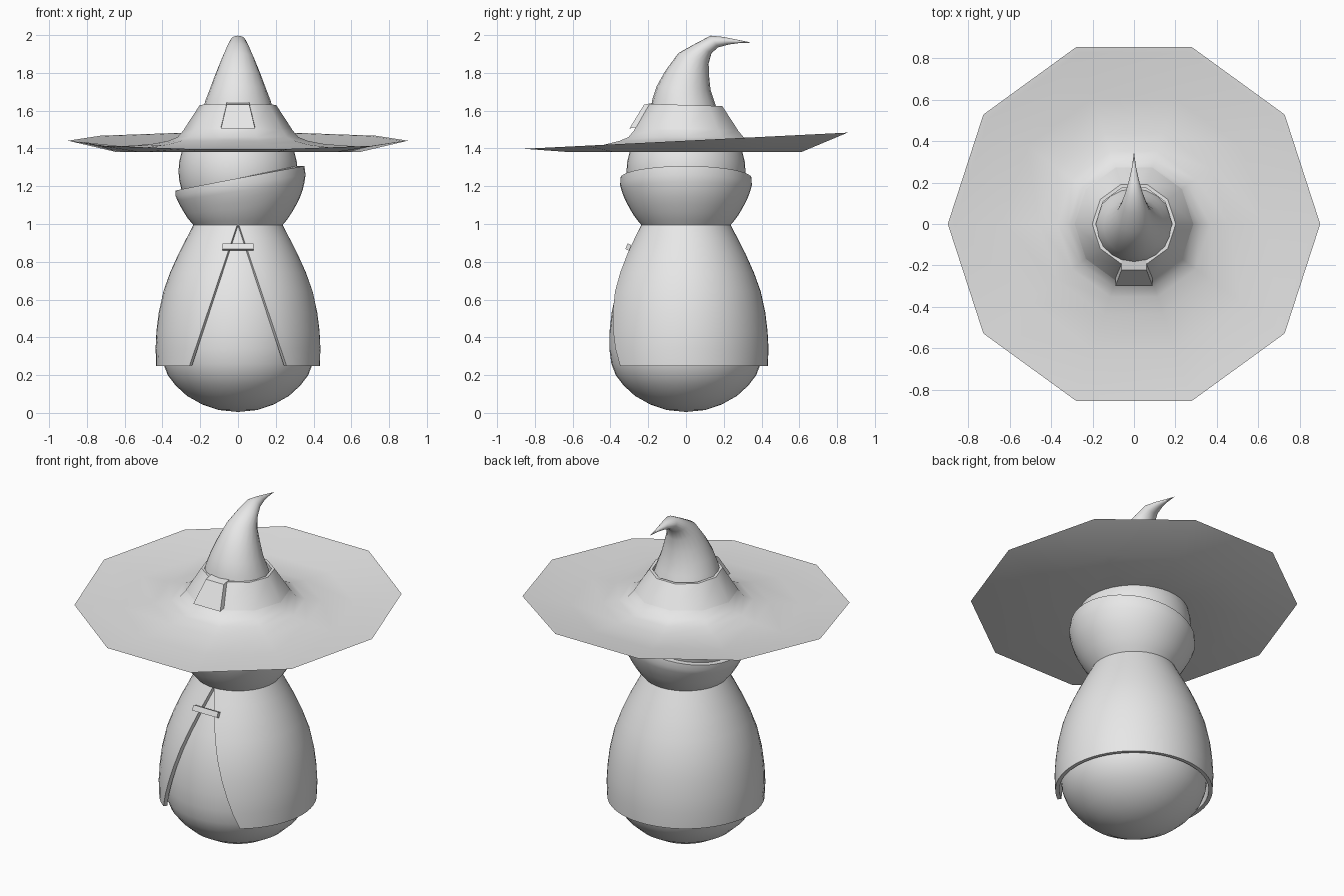
import bpy, bmesh
from math import sin, cos, asin, pi, radians
from mathutils import Vector

if "Cube" in bpy.data.objects:
    bpy.data.objects.remove(bpy.data.objects["Cube"], do_unlink=True)

grey = bpy.data.materials.new("plain grey")
grey.use_nodes = True
COLOUR = (0.8, 0.8, 0.8, 1)
grey.diffuse_color = COLOUR
grey.node_tree.nodes["Principled BSDF"].inputs["Base Color"].default_value = COLOUR


def loft(name, rings, closed=True, caps=True, thickness=0, smooth=40):
    """Skin a list of equal-length point rings."""
    bm = bmesh.new()
    rows = [[bm.verts.new(p) for p in ring] for ring in rings]
    n = len(rows[0])
    for a, b in zip(rows, rows[1:]):
        for i in range(n if closed else n - 1):
            j = (i + 1) % n
            bm.faces.new((a[i], a[j], b[j], b[i]))
    if caps:
        bm.faces.new(rows[0][::-1])
        bm.faces.new(rows[-1])
    bmesh.ops.remove_doubles(bm, verts=bm.verts, dist=0.0005)
    bmesh.ops.recalc_face_normals(bm, faces=bm.faces)
    mesh = bpy.data.meshes.new(name)
    bm.to_mesh(mesh)
    bm.free()
    mesh.materials.append(grey)
    obj = bpy.data.objects.new(name, mesh)
    bpy.context.collection.objects.link(obj)
    bpy.ops.object.select_all(action='DESELECT')
    bpy.context.view_layer.objects.active = obj
    obj.select_set(True)
    if thickness:
        mod = obj.modifiers.new("thickness", 'SOLIDIFY')
        mod.thickness, mod.offset = thickness, 0
        bpy.ops.object.modifier_apply(modifier=mod.name)
    bpy.ops.object.shade_smooth_by_angle(angle=radians(smooth))
    return obj


def circle(r, z, n, tilt=0):
    """Ring around the z axis; tilt raises it towards the back."""
    return [(r * cos(2 * pi * i / n), r * sin(2 * pi * i / n),
             z + tilt * r * sin(2 * pi * i / n)) for i in range(n)]


def radius_at(profile, z):
    for (r0, z0), (r1, z1) in zip(profile, profile[1:]):
        if z <= z1:
            return r0 + (r1 - r0) * (z - z0) / (z1 - z0)
    return profile[-1][0]


# Egg-shaped body
body = [(0, 0.005), (.1, .015), (.19, .045), (.27, .09), (.33, .145), (.372, .2),
        (.395, .26), (.406, .34), (.405, .43), (.394, .53), (.37, .64),
        (.335, .74), (.29, .84), (.25, .92), (.212, .99)]
loft("body", [circle(r, z, 40) for r, z in body])

# Cloak wrapped around the body with a tapering front opening
cloak_profile = [(.422, .25), (.426, .34), (.421, .43), (.409, .53), (.385, .64),
                 (.349, .74), (.304, .84), (.263, .92), (.224, .995)]
cloak = []
for r, z in cloak_profile:
    gap = asin(0.25 * (1.0 - z) / 0.75 / r)
    angles = [-pi / 2 + gap + (2 * pi - 2 * gap) * i / 48 for i in range(49)]
    cloak.append([(r * cos(a), r * sin(a), z) for a in angles])
loft("cloak", cloak, closed=False, caps=False, thickness=0.022)

# Clasp bar across the opening
half = Vector((0, 0.011, 0.016))
clasp_rings = []
for x in (-0.083, 0.083):
    clasp_rings.append([(x, -0.305 + dy * cos(.4) + dz * sin(.4),
                         0.878 + dz * cos(.4) - dy * sin(.4))
                        for dy, dz in ((-half.y, -half.z), (half.y, -half.z),
                                       (half.y, half.z), (-half.y, half.z))])
loft("clasp", clasp_rings, smooth=20)

# Round head
loft("head", [circle(0.315 * sin(pi * k / 20), 1.28 - 0.315 * cos(pi * k / 20), 40)
              for k in range(21)])

# Bowl-shaped collar with a slanted rim
bowl = [(.228, .985), (.27, 1.035), (.303, 1.09), (.328, 1.14), (.346, 1.19),
        (.357, 1.245), (.36, 1.31)]
collar = [circle(0, .985, 40)]
for k in range(10):
    t = min(k / 8, 1)
    ring = []
    for i in range(40):
        a = 2 * pi * i / 40
        z = .985 + t * (1.235 + 0.065 * cos(a) - .985)
        r = radius_at(bowl, z)
        if k >= 8:
            z += 0.007
            r -= 0.008 if k == 8 else 0.05
        ring.append((r * cos(a), r * sin(a), z))
    collar.append(ring)
loft("collar", collar)

# Ten-sided hat brim, upturned towards the back
brim = [(0, 1.38, 0), (.3, 1.38, 0), (.64, 1.38, 0), (.9, 1.441, .05),
        (.87, 1.439, .05), (.64, 1.41, .025), (.46, 1.423, .01), (.37, 1.44, 0),
        (.32, 1.46, 0), (.285, 1.5, 0), (0, 1.5, 0)]
loft("hat_brim", [circle(r, z, 10, t) for r, z, t in brim], smooth=50)

# Hat band
band = [(.27, 1.498, 0), (.287, 1.5, 0), (.202, 1.63, -.03), (.185, 1.63, -.03),
        (.185, 1.59, 0)]
loft("hat_band", [circle(r, z, 10, t) for r, z, t in band], smooth=38)

# Buckle plate leaning on the band
loft("hat_buckle", [[(-w, y, z), (w, y, z), (w, y + .05, z + .01), (-w, y + .05, z + .01)]
                    for w, y, z in ((.09, -.3, 1.505), (.06, -.222, 1.632))], smooth=20)

# Curled hat crown: front and back points of each ring (y, z) and its half width
crown = [(-.19, 1.59, .17, 1.59, .19), (-.178, 1.66, .15, 1.65, .172),
         (-.155, 1.73, .13, 1.71, .147), (-.11, 1.81, .122, 1.785, .118),
         (-.04, 1.905, .12, 1.85, .085), (.05, 1.955, .135, 1.905, .062),
         (.13, 1.997, .17, 1.935, .042), (.2, 1.99, .225, 1.95, .024),
         (.265, 1.977, .275, 1.957, .011), (.345, 1.961, .345, 1.96, .0005)]
rings = []
for y0, z0, y1, z1, w in crown:
    ring = []
    for i in range(20):
        a = 2 * pi * i / 20
        s = (1 + sin(a)) / 2
        ring.append((w * cos(a), y0 + (y1 - y0) * s, z0 + (z1 - z0) * s))
    rings.append(ring)
loft("hat_crown", rings, smooth=60)
